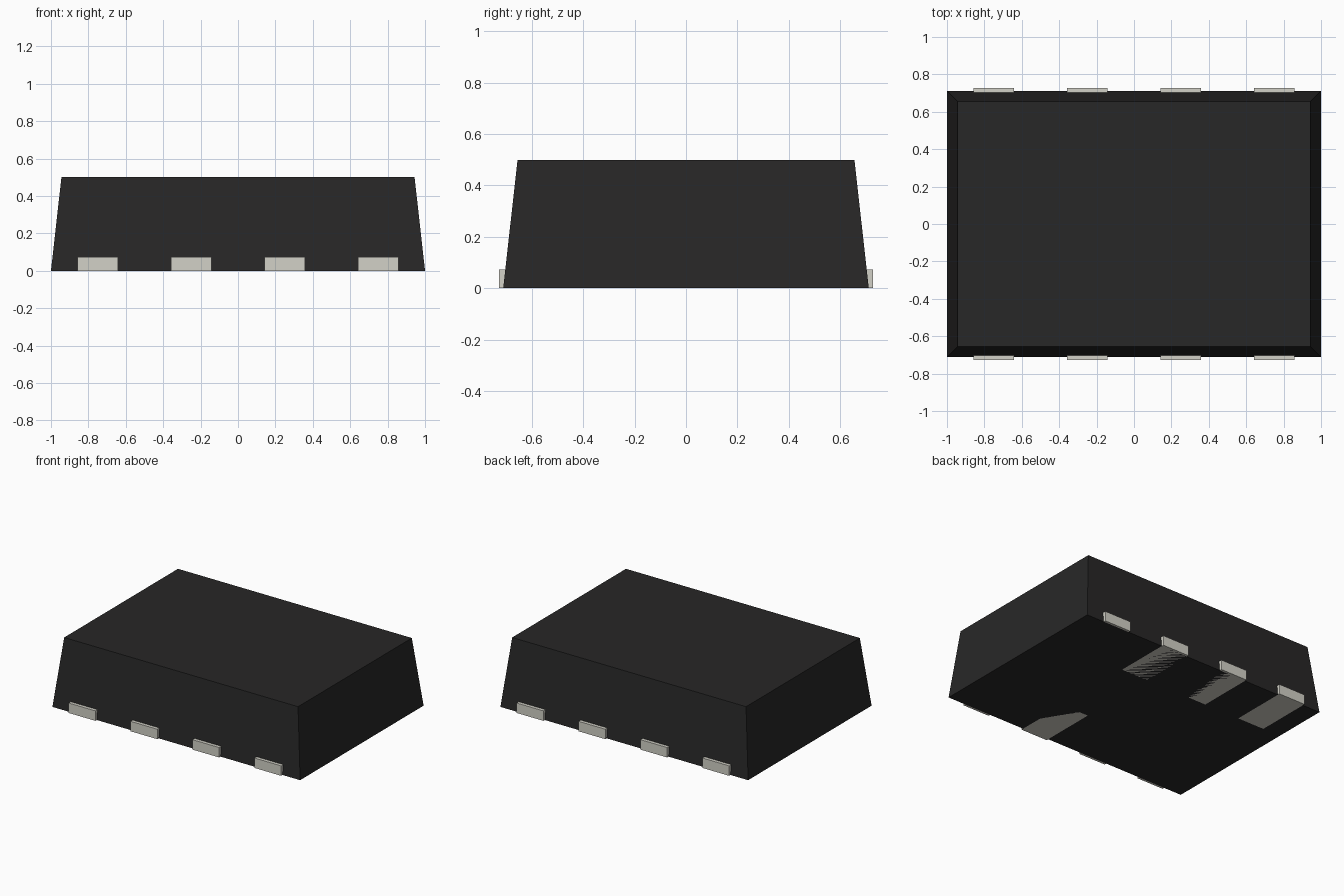
import bpy
import bmesh

cube = bpy.data.objects.get("Cube")
if cube:
    bpy.data.objects.remove(cube, do_unlink=True)


def material(name, color):
    mat = bpy.data.materials.new(name)
    mat.use_nodes = True
    mat.diffuse_color = (*color, 1)
    mat.node_tree.nodes["Principled BSDF"].inputs["Base Color"].default_value = (*color, 1)
    return mat


def tapered_box(name, x, y, z, mat, inset=0.0):
    """Box spanning the x, y and z ranges, its top drawn in by inset."""
    bm = bmesh.new()
    rings = []
    for height, i in ((z[0], 0), (z[1], inset)):
        corners = ((x[0] + i, y[0] + i), (x[1] - i, y[0] + i),
                   (x[1] - i, y[1] - i), (x[0] + i, y[1] - i))
        rings.append([bm.verts.new((cx, cy, height)) for cx, cy in corners])
    low, high = rings
    bm.faces.new(low[::-1])
    bm.faces.new(high)
    for k in range(4):
        n = (k + 1) % 4
        bm.faces.new((low[k], low[n], high[n], high[k]))
    mesh = bpy.data.meshes.new(name)
    bm.to_mesh(mesh)
    bm.free()
    mesh.materials.append(mat)
    obj = bpy.data.objects.new(name, mesh)
    bpy.context.collection.objects.link(obj)


black = material("black plastic", (0.0205, 0.02, 0.02))
silver = material("pale metal", (0.645, 0.638, 0.571))

# Package body
tapered_box("body", (-1, 1), (-0.712, 0.712), (0, 0.5), black, inset=0.056)

# Four contacts along the front and four along the back, flush with the underside
for side, (y0, y1) in (("front", (-0.728, -0.305)), ("back", (0.305, 0.728))):
    for n in range(4):
        cx = -0.75 + 0.5 * n
        tapered_box(f"{side}_contact_{n + 1}", (cx - 0.108, cx + 0.108),
                    (y0, y1), (0, 0.0725), silver)
